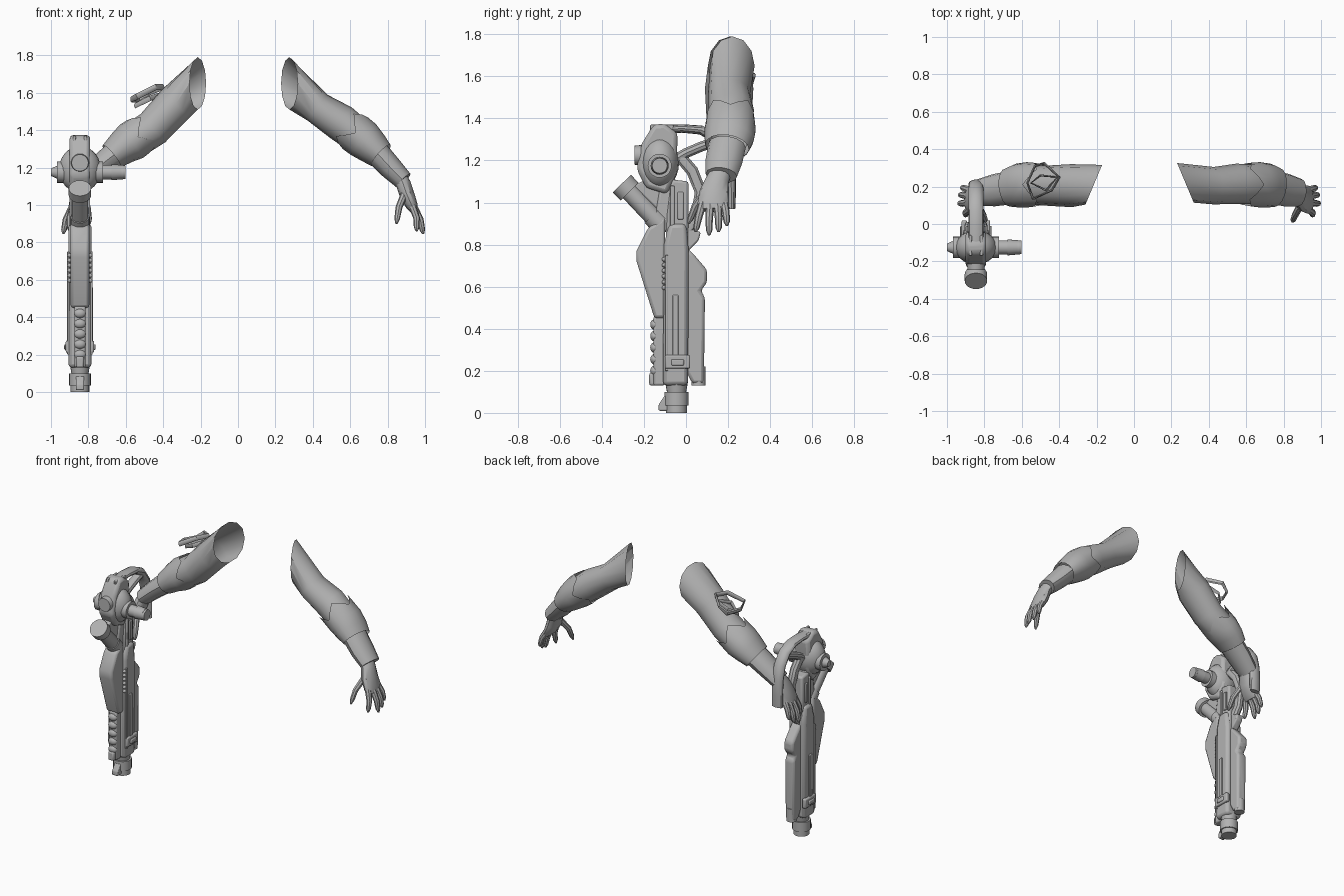
import bpy, bmesh, math
from mathutils import Vector, Matrix

grey = bpy.data.materials.new("plain grey")
grey.diffuse_color = (0.45, 0.45, 0.45, 1)
GX = -0.845  # centre plane of the launcher


def finish(name, bm, bevel=0.0):
    bmesh.ops.recalc_face_normals(bm, faces=bm.faces)
    me = bpy.data.meshes.new(name)
    bm.to_mesh(me)
    bm.free()
    me.materials.append(grey)
    ob = bpy.data.objects.new(name, me)
    bpy.context.collection.objects.link(ob)
    if bevel:
        m = ob.modifiers.new("bevel", 'BEVEL')
        m.width, m.segments, m.limit_method = bevel, 2, 'ANGLE'
    return ob


def tube(name, rings, n=12, caps=True, ref=(0, 1, 0), first=None, zig=0.0, sx=1, loop=False):
    """Loft ellipses (x, y, z, r_side, r_up) along their centres."""
    bm = bmesh.new()
    P = [Vector(r[:3]) for r in rings]
    loops, k = [], len(P)
    for i, r in enumerate(rings):
        a, b = (P[i - 1], P[(i + 1) % k]) if loop else (P[max(i - 1, 0)], P[min(i + 1, k - 1)])
        t = (b - a).normalized()
        if i == 0 and first:
            t = Vector(first).normalized()
        u = Vector(ref)
        u = (u - t * u.dot(t)).normalized()
        v = t.cross(u)
        row = []
        for j in range(n):
            w = 2 * math.pi * j / n
            p = P[i] + u * r[3] * math.cos(w) + v * r[4] * math.sin(w)
            if zig and i == 0:
                p += t * zig * math.cos(4 * w)
            row.append(bm.verts.new((p.x * sx, p.y, p.z)))
        loops.append(row)
    for i in range(k if loop else k - 1):
        A, B = loops[i], loops[(i + 1) % k]
        for j in range(n):
            bm.faces.new((A[j], A[(j + 1) % n], B[(j + 1) % n], B[j]))
    if caps and not loop:
        bm.faces.new(loops[0])
        bm.faces.new(loops[-1])
    return finish(name, bm)


def rod(name, a, b, r, r2=None, n=20):
    ref = (1, 0, 0) if abs(b[0] - a[0]) < 0.01 else (0, 1, 0)
    r2 = r if r2 is None else r2
    return tube(name, [(*a, r, r), (*b, r2, r2)], n, ref=ref)


def prism(name, pts, half, bevel=0.012, x=GX):
    """Extrude a (y, z) outline across x."""
    bm = bmesh.new()
    f = bm.faces.new([bm.verts.new((x - half, y, z)) for y, z in pts])
    g = bmesh.ops.extrude_face_region(bm, geom=[f])
    bmesh.ops.translate(bm, vec=(2 * half, 0, 0),
                        verts=[e for e in g["geom"] if isinstance(e, bmesh.types.BMVert)])
    return finish(name, bm, bevel)


def box(name, y0, y1, z0, z1, half, bevel=0.01, x=GX):
    return prism(name, [(y0, z0), (y1, z0), (y1, z1), (y0, z1)], half, bevel, x)


def ball(name, c, s):
    bm = bmesh.new()
    bmesh.ops.create_uvsphere(bm, u_segments=20, v_segments=12, radius=1,
                              matrix=Matrix.Translation(c) @ Matrix.Diagonal((*s, 1)))
    return finish(name, bm)


# ---- arms: sleeve, forearm guard, cuff, hand (x is mirrored by sx)
def arm(side, sx, sleeve, guard, cuff, dx):
    tube(side + "_sleeve", sleeve, 12, False, first=(1, 0.42, 0), sx=sx)
    tube(side + "_forearm_guard", guard, 16, False, zig=0.035, sx=sx)
    tube(side + "_cuff", cuff, 12, sx=sx)
    palm = [(.86, .17, 1.16, .05, .038), (.885, .15, 1.11, .055, .04), (.905, .135, 1.05, .07, .04),
            (.93, .13, .995, .075, .032), (.945, .13, .965, .065, .02)]
    tube(side + "_palm", [(p[0] + dx, *p[1:]) for p in palm], 12, sx=sx)
    # fingers: root, middle, tip
    fingers = {"index": ((.93, .08, 1.0), (.955, .06, .93), (.955, .045, .86)),
               "middle": ((.94, .115, .99), (.975, .11, .92), (.99, .11, .845)),
               "ring": ((.94, .15, .99), (.972, .155, .925), (.985, .155, .86)),
               "little": ((.93, .18, 1.0), (.96, .19, .95), (.975, .195, .89)),
               "thumb": ((.89, .10, 1.06), (.86, .045, .985), (.847, .012, .90))}
    for nm, (a, b, c) in fingers.items():
        rings = []
        for p, r in ((a, .02), (b, .018), (tuple(b[i] * .3 + c[i] * .7 for i in range(3)), .015), (c, .006)):
            rings.append((p[0] + dx, p[1], p[2], r, r))
        tube(side + "_" + nm + "_finger", rings, 8, sx=sx)


arm("left", 1,
    [(.275, .22, 1.65, .115, .14), (.425, .205, 1.52, .10, .087), (.55, .215, 1.44, .108, .10),
     (.665, .21, 1.35, .105, .093), (.74, .2, 1.28, .09, .075)],
    [(.60, .212, 1.405, .117, .108), (.67, .21, 1.35, .121, .106), (.72, .205, 1.305, .118, .092),
     (.765, .195, 1.265, .105, .076)],
    [(.75, .195, 1.27, .09, .068), (.82, .18, 1.195, .088, .062), (.885, .168, 1.13, .075, .052)], 0)
arm("right", -1,
    [(.215, .21, 1.65, .115, .14), (.335, .205, 1.54, .115, .105), (.455, .205, 1.41, .108, .10),
     (.565, .21, 1.34, .105, .098), (.66, .2, 1.275, .09, .075)],
    [(.505, .21, 1.385, .117, .106), (.57, .21, 1.34, .121, .108), (.62, .205, 1.305, .118, .093),
     (.675, .195, 1.26, .103, .076)],
    [(.66, .195, 1.27, .09, .068), (.75, .18, 1.2, .086, .06), (.83, .168, 1.13, .072, .052)], -.055)

# ---- knotted band on the right sleeve
tube("band_outer_loop", [(x, y, z, .016, .007) for x, y, z in
     ((-.57, .22, 1.565), (-.53, .31, 1.56), (-.48, .325, 1.60), (-.40, .25, 1.63), (-.44, .18, 1.63),
      (-.54, .135, 1.58))], 6, ref=(0, 0, 1), loop=True)
tube("band_inner_loop", [(x, y, z, .014, .006) for x, y, z in
     ((-.55, .22, 1.53), (-.50, .26, 1.56), (-.41, .25, 1.59), (-.47, .18, 1.57))],
     6, ref=(0, 0, 1), loop=True)

# ---- launcher barrel group
prism("barrel_body", [(-.11, .13), (.01, .13), (.012, .78), (0, .9), (-.08, .9), (-.105, .8)], .062, .02)
prism("front_cover", [(-.10, .45), (-.15, .45), (-.235, .72), (-.235, .77), (-.18, .88), (-.10, .93)], .05, .015)
box("front_spine", -.155, -.1, .13, .46, .03)
for i in range(5):
    ball("spine_bump", (GX, -.15, .2 + .055 * i), (.032, .02, .025))
prism("rear_tube", [(.03, .14), (.085, .14), (.09, .55), (.07, .58), (.1, .62), (.1, .68), (.04, .75), (0, .79),
                    (0, .2)], .035, .015)
rod("rear_tube_tip", (GX, .06, .13), (GX, .06, .22), .033)
box("front_foot", -.175, -.1, .13, .19, .022)
for s in (-1, 1):
    x = GX + s * .062
    box("side_rail", -.065, -.035, .25, .56, .008, .004, x)
    box("side_panel", -.1, -.085, .2, .75, .006, .003, x)
    box("clamp", -.1, .02, .21, .275, .014, .008, x)
    box("clamp_lug", -.07, -.01, .225, .255, .022, .006, x)
    for i in range(6):
        ball("side_knob", (GX + s * .055, -.102, .595 + .027 * i), (.012, .013, .011))

# ---- muzzle
rod("muzzle_neck", (GX, -.045, .08), (GX, -.045, .15), .042, .055)
rod("muzzle_ring", (GX, -.045, .035), (GX, -.045, .10), .058)
rod("muzzle_tip", (GX, -.045, 0), (GX, -.045, .04), .05)
prism("muzzle_sight", [(-.13, .01), (-.08, .01), (-.08, .09), (-.1, .085), (-.13, .04)], .022, .006)

# ---- receiver above the barrel
prism("receiver", [(-.1, .76), (.01, .76), (.012, 1.1), (-.07, 1.11), (-.09, .95)], .045, .012)
for s in (-1, 1):
    box("receiver_plate", -.075, -.055, .87, 1.08, .008, .004, GX + s * .047)
    box("receiver_plate", -.04, -.012, .92, 1.05, .008, .004, GX + s * .047)
prism("rear_brace", [(0, .76), (.06, .82), (.07, .86), (0, .88)], .025, .008)
prism("lower_link", [(-.16, .86), (-.06, .86), (-.05, 1.12), (-.12, 1.1)], .035, .012)

# ---- hub with side canisters and front lens
prism("hub_frame", [(-.19, 1.07), (-.09, 1.04), (-.045, 1.14), (-.04, 1.33), (-.1, 1.375), (-.155, 1.37),
                    (-.21, 1.28), (-.235, 1.16)], .055, .02)
ball("hub", (GX, -.125, 1.19), (.112, .092, .125))
rod("hub_axle", (GX - .122, -.125, 1.175), (GX + .122, -.125, 1.175), .057)
rod("right_canister", (GX + .1, -.125, 1.175), (-.615, -.125, 1.175), .038)
rod("right_canister_cap", (-.675, -.125, 1.175), (-.602, -.125, 1.175), .043, .036)
rod("left_knob", (GX - .11, -.125, 1.175), (-1.0, -.125, 1.175), .04, .02)
rod("front_lens", (GX, -.15, 1.225), (GX, -.245, 1.225), .055, .045)
for s in (-1, 1):
    box("top_clip", -.17, -.06, 1.32, 1.37, .008, .005, GX + s * .03)

# ---- slanted front canister
rod("slanted_canister", (GX, -.295, 1.08), (GX, -.13, .905), .044)
rod("canister_cap", (GX, -.305, 1.09), (GX, -.268, 1.052), .06)
rod("canister_foot", (GX, -.16, .937), (GX, -.125, .90), .05)
prism("canister_mount", [(-.25, 1.08), (-.13, .96), (-.09, 1.0), (-.17, 1.12)], .025, .008)

# ---- carrying handle curving over to the rear
tube("carry_handle", [(GX, y, z, .04, t) for y, z, t in
     ((-.13, 1.345, .022), (-.02, 1.352, .02), (.07, 1.345, .022), (.14, 1.31, .026), (.19, 1.24, .028),
      (.212, 1.15, .026), (.216, 1.05, .022), (.216, .97, .018))], 12, ref=(1, 0, 0))
tube("handle_strut", [(GX, y, z, .03, .025) for y, z in
     ((-.06, 1.2), (0, 1.235), (.07, 1.265), (.14, 1.29))], 10, ref=(1, 0, 0))
tube("rear_grip", [(GX, y, z, .028, .03) for y, z in
     ((-.03, 1.22), (.03, 1.15), (.07, 1.05), (.05, .93), (0, .86))], 10, ref=(1, 0, 0))

# ---- smooth shading with sharp edges kept
for ob in bpy.context.scene.objects:
    ob.select_set(True)
    bpy.context.view_layer.objects.active = ob
bpy.ops.object.shade_smooth_by_angle(angle=math.radians(35))
